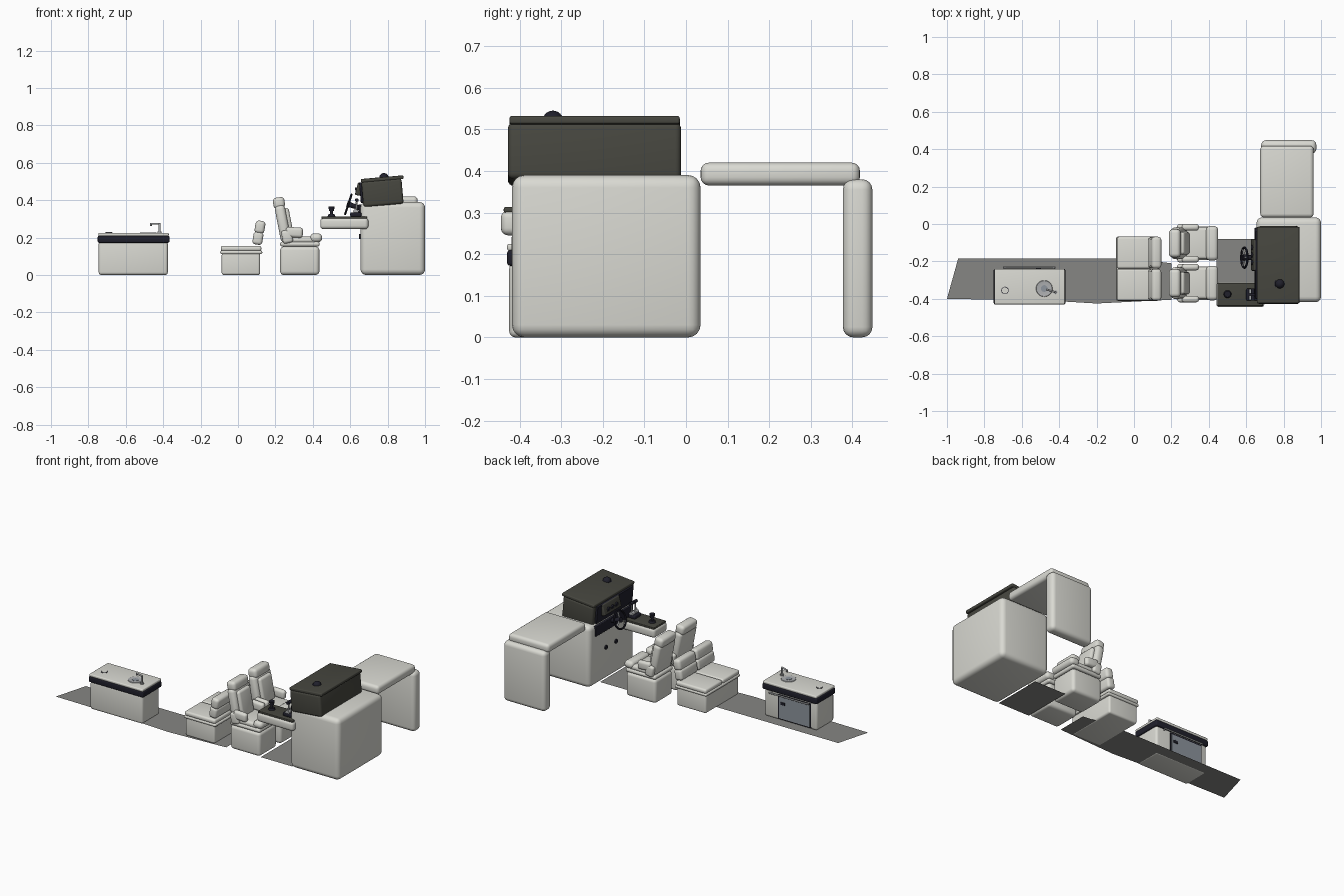
import bpy, bmesh, math
from mathutils import Vector, Matrix

if "Cube" in bpy.data.objects:
    bpy.data.objects.remove(bpy.data.objects["Cube"])


def material(name, rgb, rough=0.6):
    m = bpy.data.materials.new(name)
    m.use_nodes = True
    m.diffuse_color = (*rgb, 1)
    bsdf = m.node_tree.nodes["Principled BSDF"]
    bsdf.inputs["Base Color"].default_value = (*rgb, 1)
    bsdf.inputs["Roughness"].default_value = rough
    return m


CREAM = material("cream", (0.70, 0.70, 0.65))
OLIVE = material("dark_olive", (0.062, 0.062, 0.05))
NAVY = material("navy_black", (0.014, 0.014, 0.024))
FLOOR = material("floor_grey", (0.24, 0.24, 0.23))
STEEL = material("steel", (0.42, 0.43, 0.44))
DOOR = material("door_blue_grey", (0.27, 0.30, 0.34))


def finish(name, bm, mat, smooth=True):
    bmesh.ops.recalc_face_normals(bm, faces=bm.faces)
    mesh = bpy.data.meshes.new(name)
    bm.to_mesh(mesh)
    bm.free()
    mesh.materials.append(mat)
    ob = bpy.data.objects.new(name, mesh)
    bpy.context.collection.objects.link(ob)
    if smooth:
        bpy.ops.object.select_all(action='DESELECT')
        ob.select_set(True)
        bpy.context.view_layer.objects.active = ob
        bpy.ops.object.shade_smooth_by_angle(angle=math.radians(35))
    return ob


def box(name, xs, ys, zs, mat, r=0.0, tilt=0):
    """Rounded box between bounds, tilted in degrees about its own y axis."""
    bm = bmesh.new()
    bmesh.ops.create_cube(bm, size=1)
    spans = [b - a for a, b in (xs, ys, zs)]
    bmesh.ops.scale(bm, vec=spans, verts=bm.verts)
    if r:
        bmesh.ops.bevel(bm, geom=bm.edges[:], offset=min(r, min(spans) * 0.49),
                        segments=4, profile=0.5, affect='EDGES')
    centre = Vector([(a + b) / 2 for a, b in (xs, ys, zs)])
    bm.transform(Matrix.Translation(centre) @ Matrix.Rotation(math.radians(tilt), 4, 'Y'))
    return finish(name, bm, mat)


def rod(name, a, b, r, mat, r2=None, sides=20):
    """Cylinder or cone from point a to point b."""
    a, b = Vector(a), Vector(b)
    bm = bmesh.new()
    bmesh.ops.create_cone(bm, cap_ends=True, segments=sides, radius1=r,
                          radius2=r if r2 is None else r2, depth=(b - a).length)
    turn = (b - a).to_track_quat('Z', 'Y').to_matrix().to_4x4()
    bm.transform(Matrix.Translation((a + b) / 2) @ turn)
    return finish(name, bm, mat)


def ball(name, c, r, mat):
    bm = bmesh.new()
    bmesh.ops.create_uvsphere(bm, u_segments=20, v_segments=12, radius=r)
    bm.transform(Matrix.Translation(c))
    return finish(name, bm, mat)


def lathe(name, centre, profile, mat, axis='Z', tilt=0, closed=False):
    """Spin a radius/height profile about the z axis, then tip it about y."""
    bm = bmesh.new()
    vs = [bm.verts.new((r, 0, z)) for r, z in profile]
    es = [bm.edges.new(p) for p in zip(vs, vs[1:])]
    if closed:
        es.append(bm.edges.new((vs[-1], vs[0])))
    bmesh.ops.spin(bm, geom=vs + es, cent=(0, 0, 0), axis=(0, 0, 1),
                   angle=math.tau, steps=32)
    bmesh.ops.remove_doubles(bm, verts=bm.verts, dist=0.0003)
    bm.transform(Matrix.Translation(centre) @ Matrix.Rotation(math.radians(tilt), 4, 'Y'))
    return finish(name, bm, mat)


def sheet(name, points, z, mat):
    bm = bmesh.new()
    bm.faces.new([bm.verts.new((x, y, z)) for x, y in points])
    return finish(name, bm, mat, False)


# Floor sections
sheet("aisle_floor", [(-1, -0.4), (-0.45, -0.41), (-0.2, -0.425), (0.2, -0.405),
                      (0.2, -0.21), (0, -0.185), (-0.94, -0.185)], 0.002, FLOOR)
sheet("helm_floor", [(0.44, -0.4), (0.66, -0.4), (0.66, -0.08), (0.44, -0.08)], 0.002, FLOOR)

# Galley cabinet
box("cabinet_body", (-0.745, -0.375), (-0.425, -0.25), (0, 0.18), CREAM, 0.015)
box("cabinet_band", (-0.75, -0.367), (-0.43, -0.24), (0.172, 0.21), NAVY, 0.008)
box("countertop", (-0.747, -0.37), (-0.43, -0.24), (0.208, 0.225), CREAM, 0.006)
box("door_frame", (-0.705, -0.475), (-0.252, -0.246), (0.01, 0.165), NAVY)
box("cabinet_door", (-0.698, -0.482), (-0.25, -0.243), (0.016, 0.155), DOOR)
box("door_handle", (-0.525, -0.495), (-0.245, -0.239), (0.105, 0.122), NAVY, 0.002)
rod("towel_rail", (-0.70, -0.232, 0.165), (-0.42, -0.232, 0.165), 0.005, STEEL)
for x in (-0.69, -0.43):
    rod("rail_bracket", (x, -0.25, 0.165), (x, -0.232, 0.165), 0.004, STEEL)

# Sink, tap and counter lid
lathe("sink_bowl", (-0.48, -0.345, 0.225),
      [(0.044, 0), (0.042, 0.003), (0.037, 0.002), (0.028, 0.0012), (0, 0.001)], STEEL)
rod("sink_drain", (-0.48, -0.345, 0.226), (-0.48, -0.345, 0.228), 0.018, DOOR)
rod("tap_base", (-0.42, -0.365, 0.222), (-0.42, -0.365, 0.232), 0.011, STEEL)
rod("tap_post", (-0.42, -0.365, 0.225), (-0.42, -0.365, 0.275), 0.006, STEEL)
rod("tap_spout", (-0.416, -0.366, 0.274), (-0.468, -0.35, 0.274), 0.005, STEEL)
rod("tap_nozzle", (-0.465, -0.351, 0.276), (-0.465, -0.351, 0.262), 0.005, STEEL)
rod("counter_lid_rim", (-0.69, -0.355, 0.22), (-0.69, -0.355, 0.227), 0.02, NAVY)
rod("counter_lid", (-0.69, -0.355, 0.22), (-0.69, -0.355, 0.2285), 0.017, CREAM)

# Two-place bench
box("bench_base", (-0.087, 0.118), (-0.405, -0.075), (0, 0.118), CREAM, 0.012)
box("bench_lip", (-0.095, 0.13), (-0.412, -0.068), (0.112, 0.13), CREAM, 0.008)
for y in (-0.41, -0.238):
    ys = (y, y + 0.17)
    box("bench_cushion", (-0.092, 0.125), ys, (0.127, 0.156), CREAM, 0.012)
    box("bench_back_lower", (0.08, 0.133), ys, (0.162, 0.23), CREAM, 0.016, 9)
    box("bench_back_upper", (0.091, 0.144), ys, (0.222, 0.29), CREAM, 0.018, 9)


# Helm seats
def helm_seat(y):
    def across(h):
        return (y - h, y + h)
    box("seat_base", (0.225, 0.435), across(0.088), (0, 0.152), CREAM, 0.02)
    box("seat_pan", (0.225, 0.437), across(0.09), (0.152, 0.178), CREAM, 0.012)
    box("seat_cushion", (0.235, 0.42), across(0.085), (0.17, 0.205), CREAM, 0.016)
    box("seat_bolster", (0.385, 0.45), across(0.092), (0.175, 0.222), CREAM, 0.022)
    box("seat_back", (0.212, 0.267), across(0.085), (0.175, 0.375), CREAM, 0.022, -11)
    box("seat_back_pad", (0.25, 0.285), across(0.06), (0.2, 0.36), CREAM, 0.015, -11)
    box("headrest", (0.188, 0.25), across(0.075), (0.355, 0.415), CREAM, 0.02, -8)
    for s in (-1, 1):
        ys = sorted((y + s * 0.068, y + s * 0.103))
        box("armrest", (0.255, 0.347), ys, (0.2, 0.255), CREAM, 0.016, 3)
        box("armrest_support", (0.235, 0.29), ys, (0.17, 0.24), CREAM, 0.014, -11)


for y in (-0.103, -0.316):
    helm_seat(y)

# Helm console and rear counter
box("console_base", (0.655, 1.0), (-0.418, 0.035), (0, 0.39), CREAM, 0.03)
box("counter_top", (0.675, 0.96), (0.035, 0.418), (0.365, 0.42), CREAM, 0.02)
box("counter_leg", (0.68, 0.975), (0.377, 0.448), (0, 0.38), CREAM, 0.025)

# Dash with sloped top
box("dash_body", (0.665, 0.88), (-0.428, -0.012), (0.372, 0.508), OLIVE, 0.014, -5)
box("dash_top", (0.657, 0.885), (-0.424, -0.015), (0.503, 0.523), OLIVE, 0.006, -5)
box("dash_panel", (0.652, 0.668), (-0.40, -0.04), (0.385, 0.495), NAVY, 0.003, -5)
box("lower_panel", (0.645, 0.665), (-0.39, -0.02), (0.315, 0.378), NAVY, 0.004)
box("instrument_hood", (0.633, 0.66), (-0.25, -0.08), (0.425, 0.493), OLIVE, 0.006, 15)
for y in (-0.125, -0.165, -0.205):
    rod("gauge", (0.638, y, 0.455), (0.627, y, 0.453), 0.014, NAVY)
for y in (-0.13, -0.23):
    rod("console_socket", (0.66, y, 0.205), (0.648, y, 0.205), 0.013, NAVY)
rod("compass_ring", (0.78, -0.32, 0.508), (0.78, -0.32, 0.522), 0.03, NAVY)
ball("compass_dome", (0.78, -0.32, 0.52), 0.025, NAVY)

# Steering wheel
hub = Vector((0.59, -0.18, 0.378))
lean = math.radians(-72)
ring = [(0.054 + 0.006 * math.cos(i * math.tau / 10), 0.006 * math.sin(i * math.tau / 10))
        for i in range(10)]
lathe("wheel_rim", hub, ring, NAVY, tilt=-72, closed=True)
axle = Vector((math.sin(lean), 0, math.cos(lean)))
rod("wheel_hub", hub - axle * 0.012, hub + axle * 0.008, 0.016, NAVY)
rod("steering_column", hub, hub - axle * 0.075, 0.013, NAVY)
for k in range(3):
    a = math.tau * k / 3
    arm = Matrix.Rotation(lean, 3, 'Y') @ Vector((math.cos(a), math.sin(a), 0))
    rod("wheel_spoke", hub, hub + arm * 0.053, 0.005, STEEL)

# Side control shelf
box("shelf_body", (0.44, 0.697), (-0.445, -0.31), (0.245, 0.305), CREAM, 0.018)
box("shelf_top", (0.446, 0.69), (-0.438, -0.315), (0.30, 0.313), OLIVE, 0.004)
rod("joystick_base", (0.5, -0.375, 0.31), (0.5, -0.375, 0.325), 0.022, NAVY, 0.016)
rod("joystick_stem", (0.5, -0.375, 0.32), (0.5, -0.375, 0.35), 0.008, NAVY)
rod("joystick_knob", (0.5, -0.375, 0.342), (0.5, -0.375, 0.366), 0.013, NAVY, 0.017)
box("throttle_base", (0.6, 0.66), (-0.41, -0.345), (0.31, 0.335), NAVY, 0.008)
for y in (-0.395, -0.36):
    rod("throttle_pivot", (0.63, y - 0.012, 0.338), (0.63, y + 0.012, 0.338), 0.014, STEEL)
    rod("throttle_lever", (0.63, y, 0.335), (0.635, y, 0.395), 0.005, STEEL)
    rod("throttle_grip", (0.635, y - 0.014, 0.4), (0.635, y + 0.014, 0.4), 0.01, NAVY)
